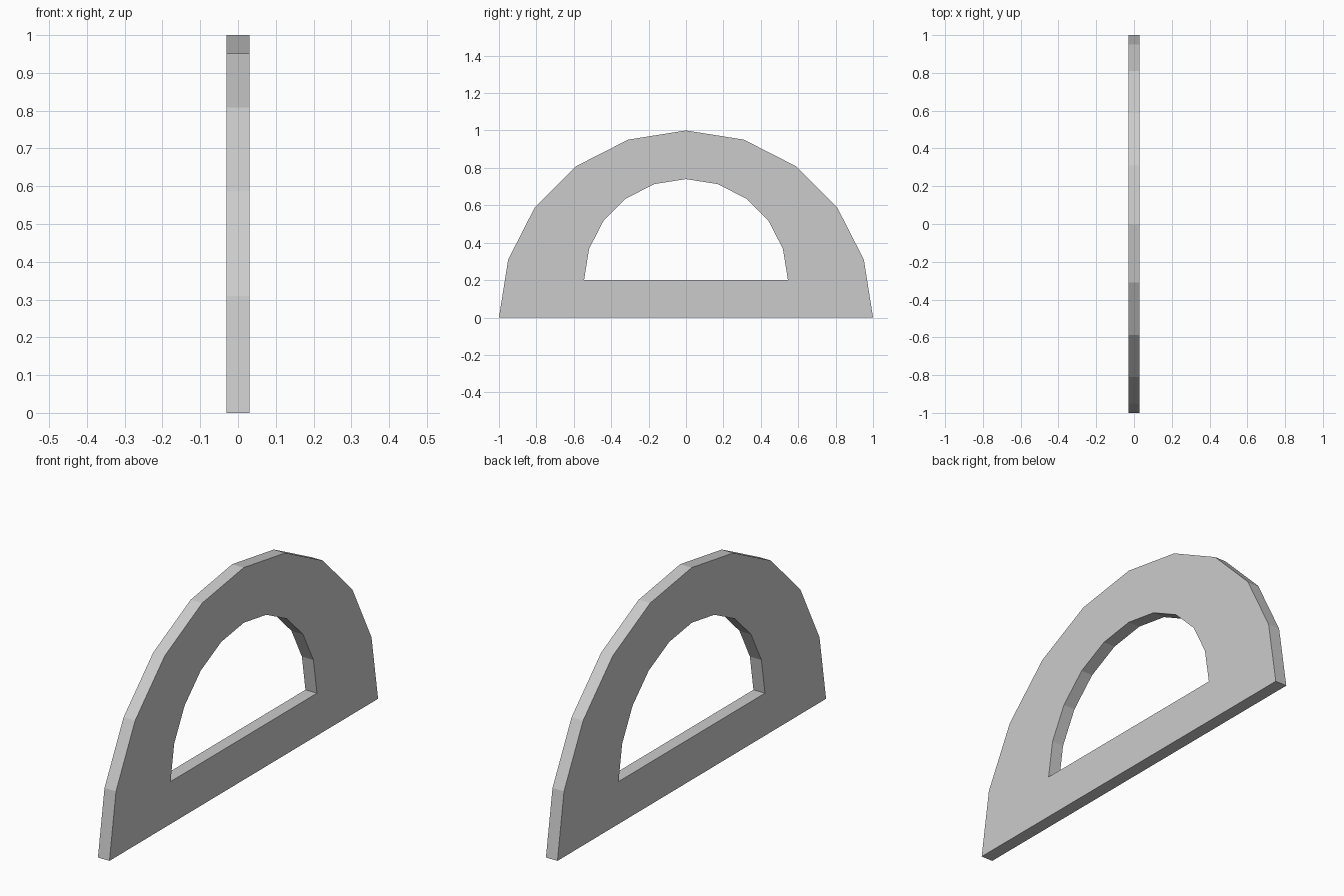
import bpy, bmesh
from math import sin, cos, pi

if "Cube" in bpy.data.objects:
    bpy.data.objects.remove(bpy.data.objects["Cube"])

SEGMENTS = 10
HALF_THICK = 0.03


def half_round(bm, width, height, base, x):
    """Closed D-shaped loop of vertices in the YZ plane."""
    return [bm.verts.new((x, width * cos(pi * i / SEGMENTS),
                          base + height * sin(pi * i / SEGMENTS)))
            for i in range(SEGMENTS + 1)]


bm = bmesh.new()

# Outer and inner D outlines on both sides of the plate
loops = [half_round(bm, 1.0, 1.0, 0.0, HALF_THICK),
         half_round(bm, 0.545, 0.54, 0.2, HALF_THICK),
         half_round(bm, 0.545, 0.54, 0.2, -HALF_THICK),
         half_round(bm, 1.0, 1.0, 0.0, -HALF_THICK)]

# Bridge the loops in turn: side face, window rim, other side face, outer rim
for k in range(4):
    a, b = loops[k], loops[(k + 1) % 4]
    for i in range(len(a)):
        j = (i + 1) % len(a)
        bm.faces.new((a[i], a[j], b[j], b[i]))

bmesh.ops.recalc_face_normals(bm, faces=bm.faces)
mesh = bpy.data.meshes.new("half_round_plate")
bm.to_mesh(mesh)
bm.free()
plate = bpy.data.objects.new("half_round_plate", mesh)
bpy.context.collection.objects.link(plate)
